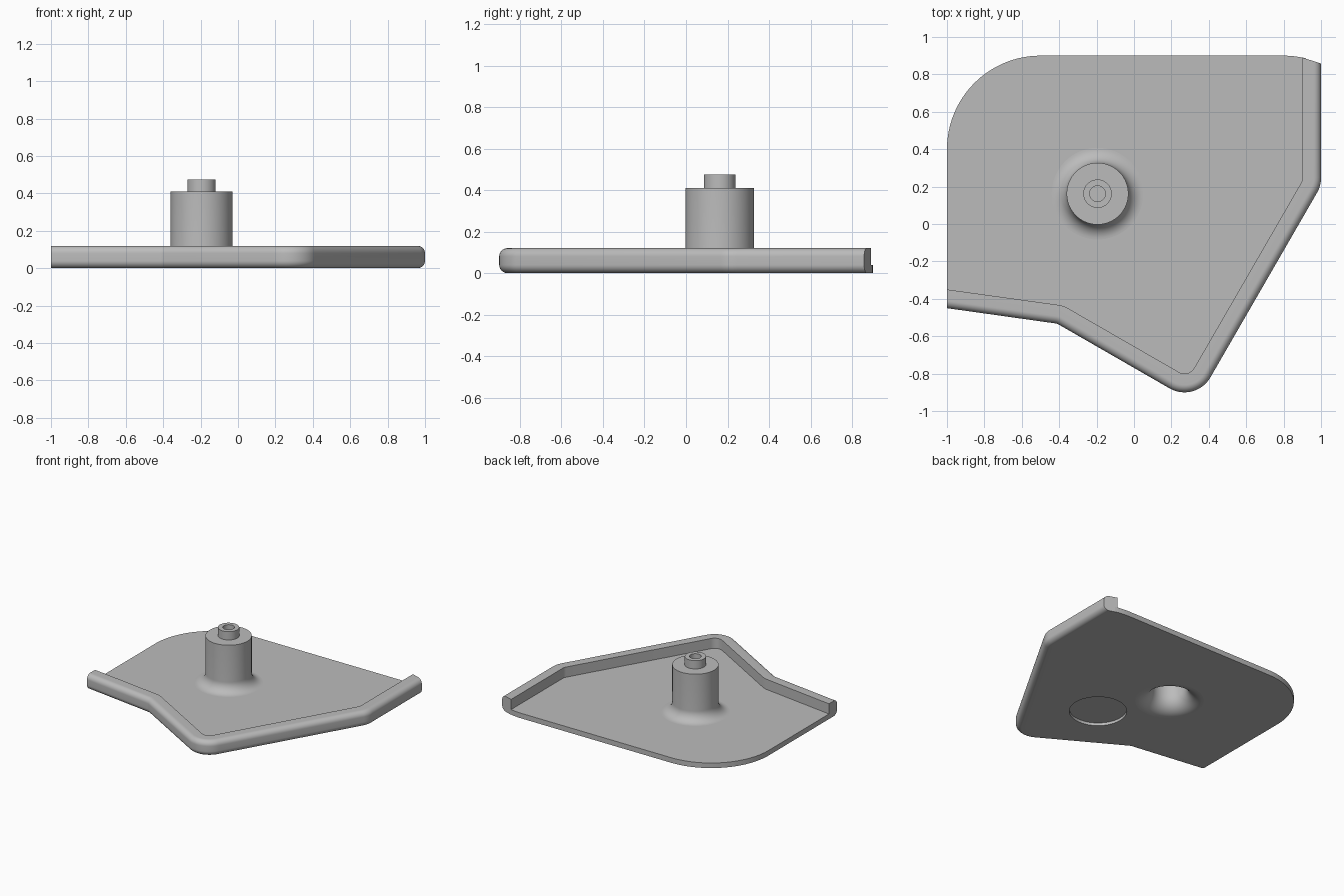
import bpy, bmesh
from math import radians, cos, sin, pi
from mathutils import Vector, Matrix

cube = bpy.data.objects.get("Cube")
if cube:
    bpy.data.objects.remove(cube, do_unlink=True)

grey = bpy.data.materials.new("plain grey")
grey.use_nodes = True
COLOUR = (0.5, 0.5, 0.5, 1)
grey.diffuse_color = COLOUR
grey.node_tree.nodes["Principled BSDF"].inputs["Base Color"].default_value = COLOUR

FLOOR, RIM_H, RIM_W, ROUND = 0.04, 0.12, 0.1, 0.04
BOSS = Vector((-0.195, 0.162, 0))


def arc(cx, cy, r, a0, a1, n=12):
    return [Vector((cx + r * cos(radians(a0 + (a1 - a0) * i / n)),
                    cy + r * sin(radians(a0 + (a1 - a0) * i / n)))) for i in range(n + 1)]


def make_object(name, bm):
    bmesh.ops.recalc_face_normals(bm, faces=bm.faces)
    mesh = bpy.data.meshes.new(name)
    bm.to_mesh(mesh)
    bm.free()
    mesh.materials.append(grey)
    ob = bpy.data.objects.new(name, mesh)
    bpy.context.collection.objects.link(ob)
    return ob


def select(ob):
    bpy.ops.object.select_all(action='DESELECT')
    ob.select_set(True)
    bpy.context.view_layer.objects.active = ob


def smooth(ob):
    select(ob)
    bpy.ops.object.shade_smooth_by_angle(angle=radians(30))


def cut_round(ob, x, y, r, z0, z1):
    bm = bmesh.new()
    bmesh.ops.create_cone(bm, cap_ends=True, segments=96, radius1=r, radius2=r, depth=z1 - z0,
                          matrix=Matrix.Translation((x, y, (z0 + z1) / 2)))
    cutter = make_object("cutter", bm)
    cutter.hide_render = True
    mod = ob.modifiers.new("cut", 'BOOLEAN')
    mod.operation, mod.solver, mod.object = 'DIFFERENCE', 'EXACT', cutter
    select(ob)
    bpy.ops.object.modifier_apply(modifier=mod.name)
    bpy.data.objects.remove(cutter, do_unlink=True)


# Outer edge that carries the rim, and the inward offset at each of its points
path = [Vector((-1, -0.45))]
path += arc(-0.427, -0.581, 0.05, 82, 60, 6)
path += arc(0.27, -0.74, 0.16, 240, 330, 20)
path += arc(0.84, 0.247, 0.16, -30, 0, 8)
path += [Vector((1, 0.858))]


def inward(a, b):
    d = (b - a).normalized()
    return Vector((-d.y, d.x))


offsets = [Vector((0, 1))]
for a, b, c in zip(path, path[1:], path[2:]):
    n1, n2 = inward(a, b), inward(b, c)
    offsets.append((n1 + n2) / (1 + n1.dot(n2)))
offsets.append(Vector((-1, 0.32)))

# Rim section as (inset, height), from the underside round to the floor
section = [(RIM_W, 0)]
section += [(p.x, p.y) for p in arc(ROUND, ROUND, ROUND, 270, 180, 10)]
section += [(p.x, p.y) for p in arc(ROUND, RIM_H - ROUND, ROUND, 180, 90, 10)]
section += [(RIM_W, RIM_H), (RIM_W, FLOOR)]

# Tray: swept rim, floor faces and thin back edge in one mesh
bm = bmesh.new()
rows = []
for p, o in zip(path, offsets):
    rows.append([bm.verts.new((*(p + o * d), z)) for d, z in section])
for r, s in zip(rows, rows[1:]):
    for i in range(len(section) - 1):
        bm.faces.new((r[i], s[i], s[i + 1], r[i + 1]))
back = arc(0.8, 0.4, 0.5, 76, 90, 6) + arc(-0.5, 0.4, 0.5, 90, 180, 32)
low = [bm.verts.new((p.x, p.y, 0)) for p in back]
high = [bm.verts.new((p.x, p.y, FLOOR)) for p in back]
low = [rows[-1][0]] + low + [rows[0][0]]
high = [rows[-1][-1]] + high + [rows[0][-1]]
for i in range(len(low) - 1):
    bm.faces.new((low[i], low[i + 1], high[i + 1], high[i]))
bm.faces.new([r[0] for r in rows] + low[1:-1])
bm.faces.new([r[-1] for r in rows] + high[1:-1])
bm.faces.new(rows[0])
bm.faces.new(rows[-1])
tray = make_object("rimmed_tray", bm)

# Opening under the boss and the shallow round recess in the underside
FLARE = 0.245
cut_round(tray, BOSS.x, BOSS.y, FLARE, -0.1, 0.2)
cut_round(tray, 0.1, -0.28, 0.205, -0.1, 0.022)
smooth(tray)

# Hollow boss with flared foot and stepped pin, turned round its axis
profile = [(0, 0.41), (0.042, 0.41), (0.042, 0.475), (0.076, 0.475), (0.076, 0.41), (0.165, 0.41)]
profile += [(p.x, p.y) for p in arc(FLARE, RIM_H, FLARE - 0.165, 180, 270)]
profile += [(p.x, p.y) for p in arc(FLARE, RIM_H, RIM_H, 270, 180)]
profile += [(0.125, 0.37), (0, 0.37)]
bm = bmesh.new()
verts = [bm.verts.new((r, 0, z)) for r, z in profile]
edges = [bm.edges.new(e) for e in zip(verts, verts[1:])]
bmesh.ops.spin(bm, geom=verts + edges, cent=(0, 0, 0), axis=(0, 0, 1),
               angle=2 * pi, steps=96, use_duplicate=False)
bmesh.ops.remove_doubles(bm, verts=bm.verts, dist=0.0001)
bmesh.ops.translate(bm, verts=bm.verts, vec=BOSS)
smooth(make_object("hollow_boss", bm))
